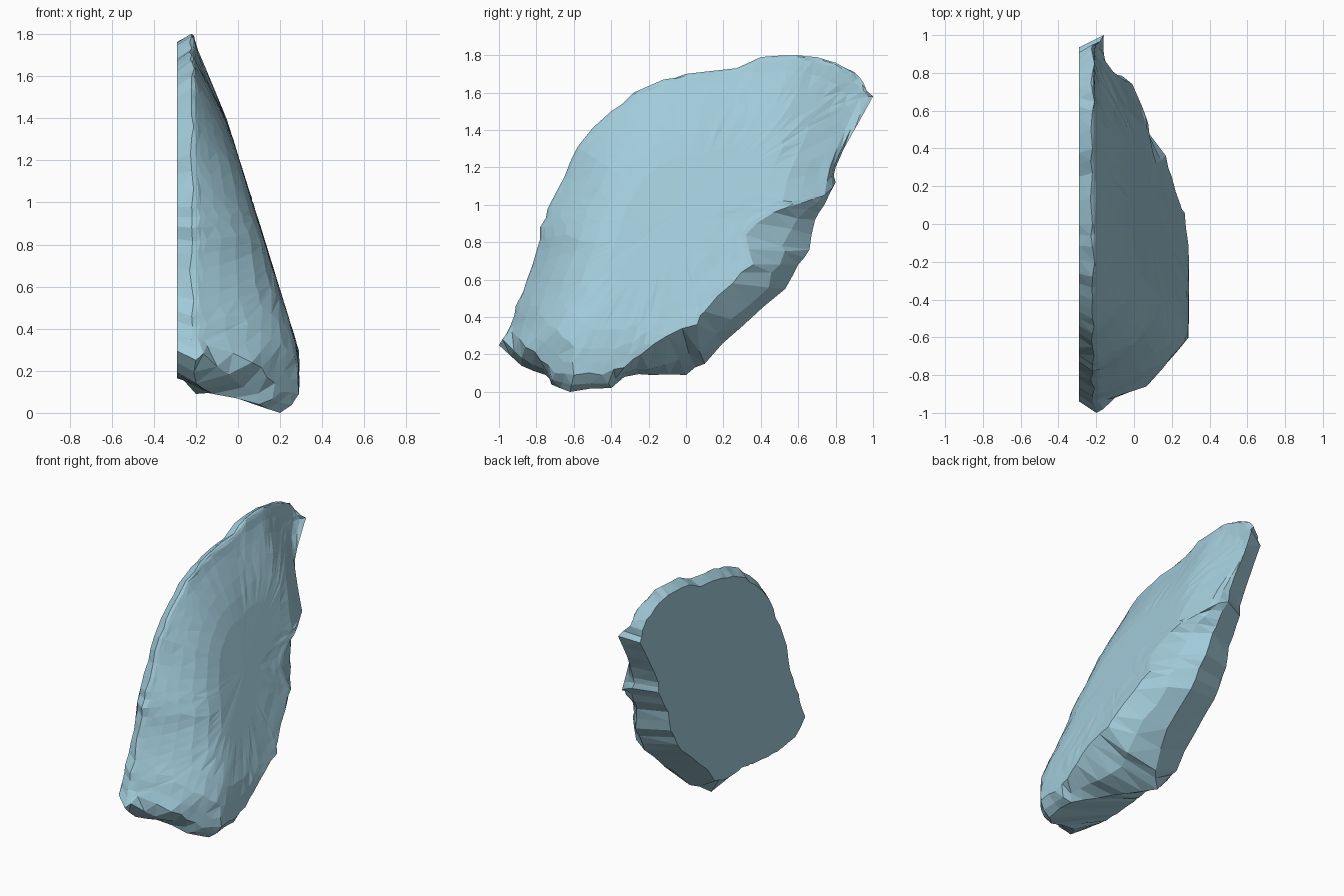
import bpy, bmesh, random
from mathutils import Vector as V
from mathutils.geometry import intersect_point_line

if "Cube" in bpy.data.objects:
    bpy.data.objects.remove(bpy.data.objects["Cube"])

random.seed(4)
C = V((-0.05, 0.95))          # centre of the slab in (y, z)
BACK = -0.29

# Broken lower edge: outline y, z, x, then front ridge y, z
broken = [
    (-1, .25, -.2, -.93, .32), (-.88, .14, -.2, -.86, .24), (-.75, .09, -.12, -.78, .17),
    (-.72, .04, .1, -.7, .1), (-.62, 0, .2, -.6, .09), (-.4, .02, .2, -.45, .09),
    (-.33, .08, .04, -.33, .13), (-.18, .09, -.08, -.24, .2), (0, .09, -.2, -.1, .3),
    (.1, .15, -.1, .06, .36), (.3, .35, -.03, .1, .43), (.53, .55, -.04, .25, .58),
    (.6, .68, -.05, .36, .68), (.66, .76, -.06, .32, .84), (.69, .92, -.09, .47, .96),
    (.74, 1.0, -.1, .62, 1.01), (.8, 1.12, -.13, .74, 1.05), (.8, 1.2, -.14, .77, 1.2),
    (.9, 1.4, -.16, .85, 1.4), (1, 1.58, -.16, .93, 1.57)]
# Thin upper edge: outline y, z
thin = [
    (.95, 1.65), (.9, 1.71), (.8, 1.76), (.7, 1.79), (.6, 1.8), (.4, 1.79), (.27, 1.73), (0, 1.7),
    (-.12, 1.67), (-.28, 1.6), (-.4, 1.5), (-.5, 1.41), (-.58, 1.31), (-.65, 1.15),
    (-.74, .98), (-.78, .88), (-.8, .75), (-.85, .6), (-.91, .46), (-.94, .35)]
edge = [V((1, 1.58))] + [V(p) for p in thin] + [V((-1, .25))]


def edge_distance(p):
    best = 9
    for a, b in zip(edge, edge[1:]):
        q, t = intersect_point_line(p.to_3d(), a.to_3d(), b.to_3d())
        q = a.lerp(b, min(1, max(0, t)))
        best = min(best, (p - q).length)
    return best


def front_x(p):
    """Domed front: a slope that thickens downwards, rounded off at the thin edge."""
    slope = min(.29, .38 - .31 * p.y) - .33 * max(0, p.x - .55)
    t = min(1, edge_distance(p) / .47)
    x = -.21 + max(0, slope + .21) * (1 - (1 - t) ** 2.6)
    return min(x, .29 - .85 * max(0, -.6 - p.x))


def inward(p, d):
    return p + (C - p).normalized() * d


def wobble(a):
    return random.uniform(-a, a)


# Stations around the loop: outline, outline x, ridge, back inset
stations = [(V((a, b)), x, V((c, d)), .075 + max(0, .12 - b)) for a, b, x, c, d in broken]
stations += [(V(p), -.22, inward(V(p), .025), .05) for p in thin]
full = []
for i, s in enumerate(stations):
    n = stations[(i + 1) % len(stations)]
    full.append(s)
    full.append((inward(s[0].lerp(n[0], .5), .004 + wobble(.008)),
                 (s[1] + n[1]) / 2 + wobble(.012),
                 inward(s[2].lerp(n[2], .5), .008 + wobble(.008)),
                 (s[3] + n[3]) / 2 + wobble(.01)))

# Rings from flat back, over the rim, to the front centre
bm = bmesh.new()


def add_ring(points):
    return [bm.verts.new(p) for p in points]


rings = [add_ring([(BACK, *inward(o, ins)) for o, x, r, ins in full]),
         add_ring([(x, *o) for o, x, r, ins in full])]
# Bulging middle of the broken face
mid = []
for o, x, r, ins in full:
    p = o.lerp(r, .36)
    w = .07 * (o - r).length
    mid.append((x + .56 * (front_x(r) - x) + wobble(w), p.x + wobble(w), p.y + wobble(w)))
rings.append(add_ring(mid))
for k in (1, .93, .84, .72, .58, .42):
    pts = []
    for o, x, r, ins in full:
        p = C.lerp(r, k)
        pts.append((front_x(p) + (wobble(.0025) if .5 < k < 1 else 0), *p))
    rings.append(add_ring(pts))

n = len(full)
for a, b in zip(rings, rings[1:]):
    for i in range(n):
        bm.faces.new((a[i], a[(i + 1) % n], b[(i + 1) % n], b[i]))
bm.faces.new(rings[0])
tip = bm.verts.new((front_x(C), *C))
for i in range(n):
    bm.faces.new((rings[-1][i], rings[-1][(i + 1) % n], tip))
bmesh.ops.triangulate(bm, faces=bm.faces[:])
bmesh.ops.recalc_face_normals(bm, faces=bm.faces[:])

# Stone shard
mesh = bpy.data.meshes.new("stone_shard")
bm.to_mesh(mesh)
bm.free()
obj = bpy.data.objects.new("stone_shard", mesh)
bpy.context.collection.objects.link(obj)

# Blue-grey stone
stone = bpy.data.materials.new("blue_stone")
stone.diffuse_color = (.36, .6, .7, 1)
stone.use_nodes = True
stone.node_tree.nodes["Principled BSDF"].inputs["Base Color"].default_value = stone.diffuse_color
mesh.materials.append(stone)
